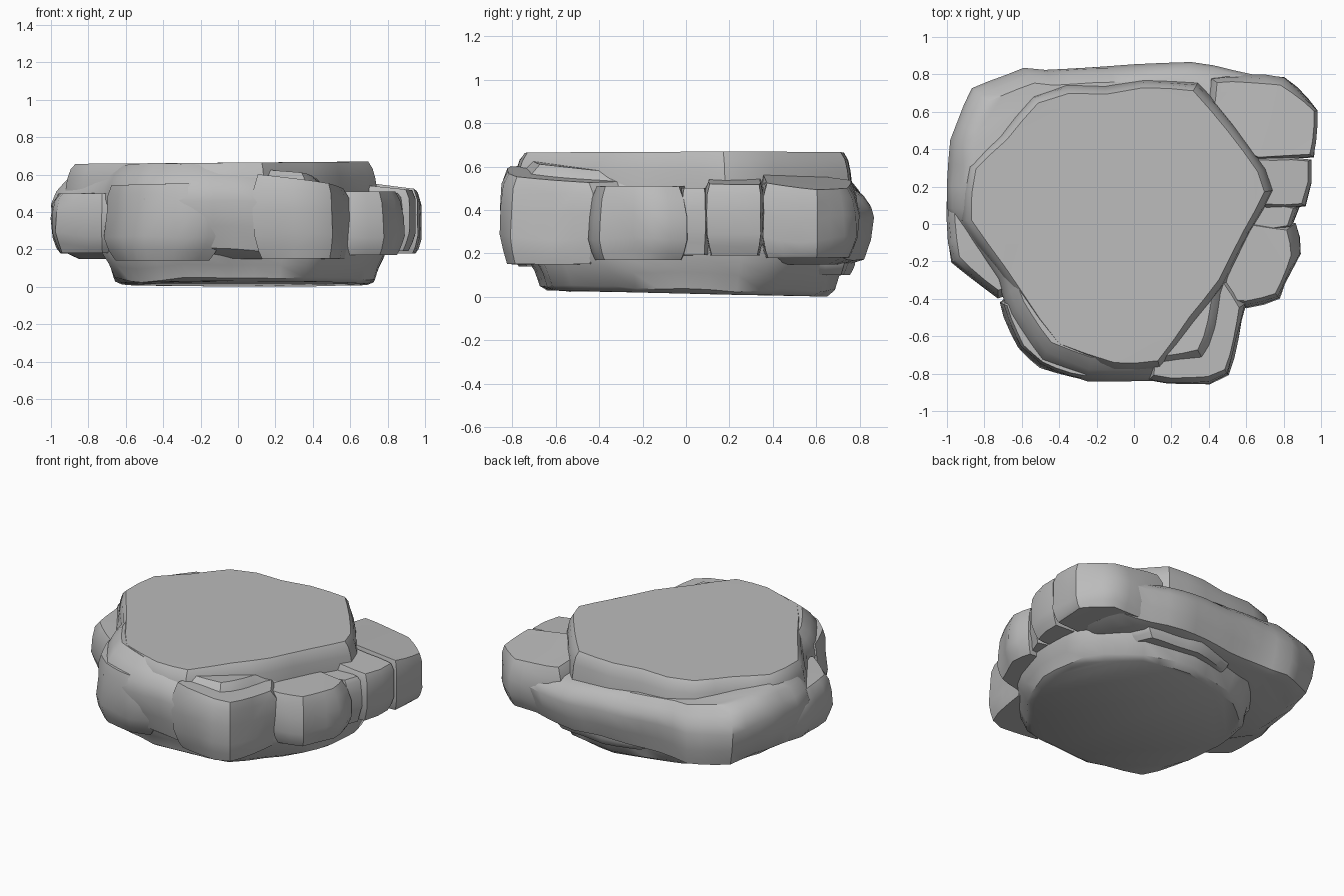
import bpy, bmesh, math
from mathutils import Vector, noise

cube = bpy.data.objects.get("Cube")
if cube:
    bpy.data.objects.remove(cube, do_unlink=True)

stone = bpy.data.materials.new("grey stone")
stone.use_nodes = True
GREY = (0.5, 0.5, 0.5, 1)
stone.diffuse_color = GREY
stone.node_tree.nodes["Principled BSDF"].inputs["Base Color"].default_value = GREY


def resample(outline, step):
    """Split long outline edges, then wear the corners down a little."""
    pts = [Vector(p) for p in outline]
    out = []
    for a, b in zip(pts, pts[1:] + pts[:1]):
        n = max(1, round((b - a).length / step))
        out += [a.lerp(b, i / n) for i in range(n)]
    return [p * .84 + (out[i - 1] + out[(i + 1) % len(out)]) * .08
            for i, p in enumerate(out)]


def slab(name, outline, levels, rough=0.025, step=0.1, seed=0, top_tilt=(0, 0), foot_tilt=0):
    """Loft a rock slab: each level is (height, scale about the middle)."""
    ring = resample(outline, step)
    mid = sum(ring, Vector((0, 0))) / len(ring)
    bm = bmesh.new()
    rows = []
    last = len(levels) - 1
    for k, (z, scale) in enumerate(levels):
        row = []
        t = k / last
        for p in ring:
            q = mid + (p - mid) * scale
            out = (p - mid).normalized()
            q += out * noise.noise(Vector((q.x * 3, q.y * 3, z * 4 + seed))) * rough
            wave = noise.noise(Vector((q.x * 3, q.y * 3, seed + 9)))
            lift = wave * rough * (0.1 if k in (0, last) else 1.2)
            d = q - mid
            lift += t * d.dot(Vector(top_tilt)) + (1 - t) * d.y * foot_tilt
            row.append(bm.verts.new((q.x, q.y, z + lift)))
        rows.append(row)
    count = len(ring)
    for low, high in zip(rows, rows[1:]):
        for i in range(count):
            j = (i + 1) % count
            bm.faces.new((low[i], low[j], high[j], high[i]))
    caps = [bm.faces.new(rows[0]), bm.faces.new(rows[-1])]
    bmesh.ops.recalc_face_normals(bm, faces=bm.faces)
    bmesh.ops.triangulate(bm, faces=caps)
    mesh = bpy.data.meshes.new(name)
    bm.to_mesh(mesh)
    bm.free()
    mesh.materials.append(stone)
    obj = bpy.data.objects.new(name, mesh)
    bpy.context.collection.objects.link(obj)
    bpy.ops.object.select_all(action='DESELECT')
    obj.select_set(True)
    bpy.context.view_layer.objects.active = obj
    bpy.ops.object.shade_smooth_by_angle(angle=math.radians(36))


def boulder(name, outline, low, high, seed, top_tilt=(0, 0), foot=.86):
    """Rounded side block with a bulging wall and a worn top."""
    h = high - low
    slab(name, outline, [(low, foot), (low + h * .12, foot * .4 + .58), (low + h * .3, .99),
                         (low + h * .6, 1), (low + h * .85, .97), (high, .88)],
         .03, .1, seed, top_tilt)


# Foot under the overhang
slab("base_slab",
     [(-.72, .05), (-.67, .36), (-.42, .62), (.1, .73), (.48, .68), (.76, .38),
      (.79, -.02), (.64, -.36), (.38, -.66), (-.2, -.74), (-.56, -.58), (-.72, -.25)],
     [(.015, .88), (.035, .93), (.11, .97), (.17, 1.01), (.24, 1.02)], .03, .14, 3,
     foot_tilt=-.022)

# Thick overhanging middle layer, its top falling towards the back
slab("middle_layer",
     [(-.99, .08), (-.98, .45), (-.87, .73), (-.6, .85), (-.48, .83), (0, .85),
      (.3, .86), (.78, .77), (.84, .5), (.64, .2), (.6, -.1), (.5, -.4),
      (.4, -.78), (.1, -.84), (-.25, -.84), (-.5, -.74), (-.66, -.48), (-.73, -.3)],
     [(.15, .85), (.19, .94), (.3, .98), (.42, 1), (.48, .98), (.53, .94), (.57, .88)],
     .03, .11, 1, (-.07, -.09))

# Flat topped plateau
slab("top_plateau",
     [(-.88, .02), (-.85, .3), (-.68, .45), (-.52, .65), (-.35, .71), (-.15, .69),
      (.05, .73), (.32, .72), (.5, .5), (.66, .28), (.7, .17), (.58, -.03),
      (.45, -.3), (.3, -.5), (.13, -.74), (-.1, -.74), (-.4, -.64), (-.6, -.36)],
     [(.3, 1.07), (.48, 1.07), (.58, 1.05), (.63, 1.03), (.663, 1)],
     .015, .15, 6, (.008, 0))

# Broken blocks around the rim
boulder("rear_corner_block",
        [(.4, .79), (.8, .78), (1, .61), (.98, .34), (.66, .33), (.4, .5)],
        .18, .53, 11, (-.12, -.12))
boulder("side_upper_block",
        [(.45, .37), (.97, .36), (.96, .22), (.93, .08), (.5, .1)], .19, .54, 14, (-.1, 0))
boulder("side_wedge_block",
        [(.45, .14), (.9, .1), (.86, -.03), (.45, -.05)], .19, .5, 17)
boulder("side_middle_block",
        [(.35, .02), (.87, .01), (.89, -.16), (.79, -.41), (.6, -.44), (.3, -.4)],
        .17, .51, 20)
boulder("front_corner_block",
        [(.08, -.83), (.4, -.85), (.51, -.81), (.61, -.42), (.5, -.25), (.15, -.45)],
        .15, .56, 23, (-.13, -.05))
boulder("left_side_block",
        [(-1, .12), (-.97, -.2), (-.73, -.41), (-.45, -.3), (-.45, .25), (-.9, .35)],
        .18, .5, 26)
boulder("front_ledge_block",
        [(-.72, -.42), (-.62, -.66), (-.5, -.76), (-.25, -.84), (-.05, -.8),
         (-.2, -.4), (-.5, -.25)],
        .14, .55, 29, (.03, 0), .76)

# Lump wedged below the rear overhang
boulder("rear_under_lump", [(-.3, .45), (-.2, .72), (.1, .79), (.5, .74), (.6, .45)],
        .1, .26, 32)
